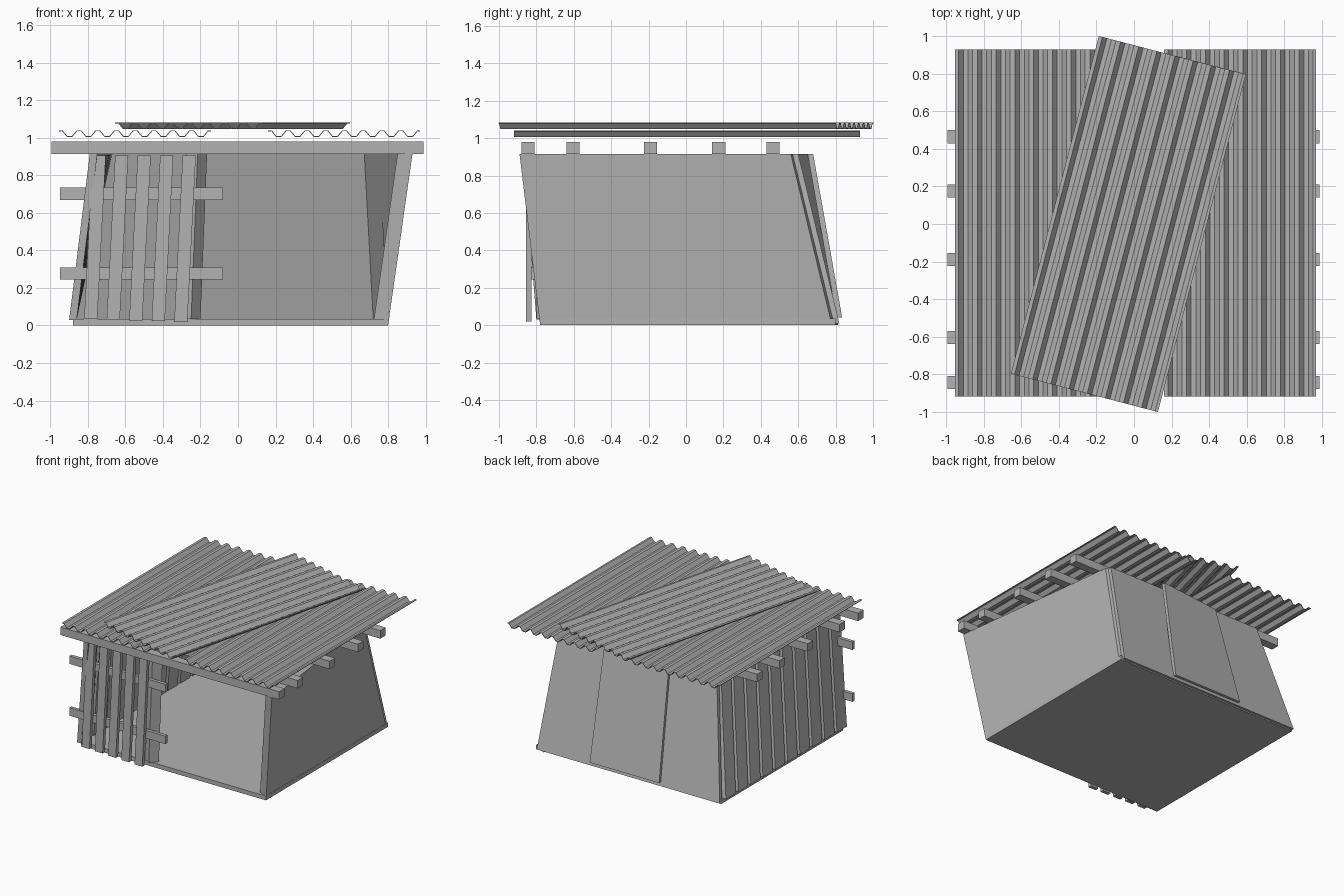
import bpy
import math
from mathutils import Vector

if "Cube" in bpy.data.objects:
    bpy.data.objects.remove(bpy.data.objects["Cube"], do_unlink=True)

GREY = (0.45, 0.45, 0.45, 1)
mat = bpy.data.materials.new("weathered_grey")
mat.use_nodes = True
mat.diffuse_color = GREY
bsdf = mat.node_tree.nodes["Principled BSDF"]
bsdf.inputs["Base Color"].default_value = GREY
bsdf.inputs["Roughness"].default_value = 0.8


def make(name, verts, faces):
    mesh = bpy.data.meshes.new(name)
    mesh.from_pydata(verts, [], faces)
    mesh.materials.append(mat)
    obj = bpy.data.objects.new(name, mesh)
    bpy.context.collection.objects.link(obj)
    return obj


def slab(name, b0, b1, t0, t1, depth):
    """Board between a bottom edge b0-b1 and a top edge t0-t1, pushed by depth."""
    quad = [Vector(p) for p in (b0, b1, t1, t0)]
    push = Vector(depth)
    # keep the winding outward whichever way the board is pushed
    if (quad[1] - quad[0]).cross(quad[3] - quad[0]).dot(push) > 0:
        quad.reverse()
    verts = quad + [p + push for p in quad]
    faces = [(0, 1, 2, 3), (7, 6, 5, 4)]
    faces += [(i, i + 4, (i + 1) % 4 + 4, (i + 1) % 4) for i in range(4)]
    return make(name, verts, faces)


def box(name, x, y, z):
    return slab(name, (x[0], y[0], z[0]), (x[1], y[0], z[0]),
                (x[0], y[0], z[1]), (x[1], y[0], z[1]), (0, y[1] - y[0], 0))


def sheet(name, centre, length, angle=0):
    """Corrugated sheet with a trapezoid wave."""
    waves, pitch, height = 8, 0.1, 0.03
    profile = [(0, height)]
    for i in range(waves):
        x = i * pitch
        profile += [(x + 0.02, height), (x + 0.045, 0),
                    (x + 0.07, 0), (x + 0.095, height)]
    profile.append((waves * pitch + 0.01, height))
    half = profile[-1][0] / 2
    verts = [(x - half, s * length / 2, z) for s in (-1, 1) for x, z in profile]
    n = len(profile)
    obj = make(name, verts, [(i, i + 1, n + i + 1, n + i) for i in range(n - 1)])
    obj.location = centre
    obj.rotation_euler.z = math.radians(angle)
    mod = obj.modifiers.new("thickness", "SOLIDIFY")
    mod.thickness = 0.005
    return obj


TOP = 0.915

# Floor
box("floor", (-0.88, 0.8), (-0.78, 0.8), (0, 0.035))

# Solid side wall, twisted so that its front leans out and its rear leans in
slab("left_wall", (0.8, -0.78, 0), (0.8, 0.78, 0),
     (0.93, -0.89, TOP), (0.75, 0.56, TOP), (-0.08, 0.035, 0))

# Rear wall with a raised middle panel
slab("back_wall", (0.78, 0.82, 0.01), (-0.88, 0.82, 0.01),
     (0.73, 0.6, TOP), (-0.7, 0.6, TOP), (0, -0.03, 0))
slab("back_middle_panel", (0.29, 0.835, 0.04), (-0.34, 0.835, 0.04),
     (0.27, 0.68, TOP), (-0.28, 0.62, TOP), (0, -0.03, 0))

# Planked side wall
b0, b1 = Vector((-0.9, -0.8, 0.03)), Vector((-0.9, 0.8, 0.03))
t0, t1 = Vector((-0.79, -0.87, TOP)), Vector((-0.71, 0.59, TOP))
COUNT = 10
for i in range(COUNT):
    f, g = i / COUNT, (i + 0.8) / COUNT
    slab("side_plank", b0.lerp(b1, f), b0.lerp(b1, g),
         t0.lerp(t1, f), t0.lerp(t1, g), (0.04, 0, 0))

# Front fence: slats, rails and end post
for i in range(5):
    x = -0.82 + i * 0.12
    z = 0.035 - i * 0.004
    slab("front_slat", (x, -0.855, z), (x + 0.07, -0.855, z),
         (x + 0.045, -0.855, 0.905), (x + 0.115, -0.855, 0.905), (0, 0.03, 0))
for z in (0.245, 0.67):
    box("front_rail", (-0.95, -0.08), (-0.828, -0.8), (z, z + 0.065))
slab("front_post", (-0.25, -0.8, 0.035), (-0.2, -0.74, 0.035),
     (-0.215, -0.8, TOP), (-0.165, -0.74, TOP), (-0.06, 0.04, 0))

# Roof beams
for y in (-0.88, -0.64, -0.225, 0.14, 0.43):
    box("roof_beam", (-0.995, 0.99), (y, y + 0.07), (TOP, 0.98))

# Roof sheets, one laid askew on top
sheet("roof_sheet_right", (-0.55, 0.005, 1.01), 1.85)
sheet("roof_sheet_left", (0.565, 0.005, 1.01), 1.85)
sheet("roof_sheet_askew", (-0.03, 0, 1.053), 1.86, -14.6)
